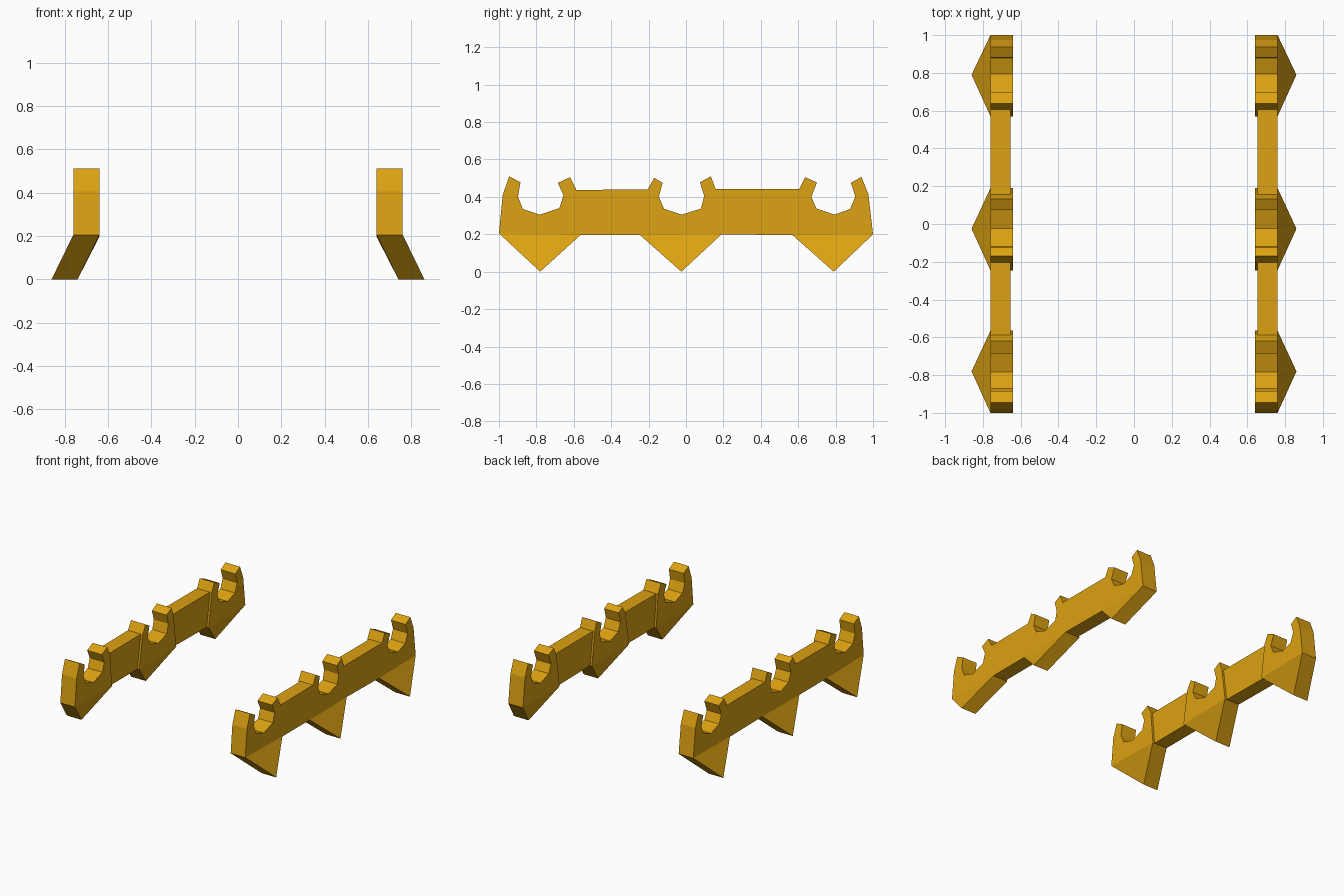
import bpy, bmesh

if "Cube" in bpy.data.objects:
    bpy.data.objects.remove(bpy.data.objects["Cube"])

gold = bpy.data.materials.new("golden_yellow")
gold.diffuse_color = (0.72, 0.36, 0.006, 1)
gold.use_nodes = True
gold.node_tree.nodes["Principled BSDF"].inputs["Base Color"].default_value = gold.diffuse_color

OUTER, INNER, LINK_INNER, SPLAY = 0.76, 0.64, 0.655, 0.10


def finish(bm, name):
    """Turn the right-hand part into an object mirrored to the left."""
    bmesh.ops.recalc_face_normals(bm, faces=bm.faces)
    me = bpy.data.meshes.new(name)
    bm.to_mesh(me)
    bm.free()
    me.materials.append(gold)
    ob = bpy.data.objects.new(name, me)
    bpy.context.collection.objects.link(ob)
    mod = ob.modifiers.new("mirror", 'MIRROR')
    mod.use_mirror_merge = False


def clip(name, profile, tip):
    """Open cradle on top, pointed foot splayed outwards below."""
    bm = bmesh.new()
    rings = []
    for x in (INNER, OUTER):
        ring = [bm.verts.new((x, y, z)) for y, z in profile]
        ring.append(bm.verts.new((x + SPLAY, tip, 0)))
        bm.faces.new(ring[:-1])                       # cradle side
        bm.faces.new((ring[-2], ring[-1], ring[0]))   # foot side
        rings.append(ring)
    a, b = rings
    for i in range(len(a)):
        j = (i + 1) % len(a)
        bm.faces.new((a[i], a[j], b[j], b[i]))
    finish(bm, name)


def link(name, profile):
    """Plain bar between two clips, set back on the inner side."""
    bm = bmesh.new()
    a, b = [[bm.verts.new((x, y, z)) for y, z in profile]
            for x in (LINK_INNER, OUTER)]
    bm.faces.new(a)
    bm.faces.new(b)
    for i in range(4):
        j = (i + 1) % 4
        bm.faces.new((a[i], a[j], b[j], b[i]))
    finish(bm, name)


# Clip profiles (y, z), from the front lower corner over the top to the back
clip("front_clip", [
    (-1.0, .205), (-.98, .41), (-.945, .51), (-.885, .478), (-.898, .40),
    (-.872, .335), (-.783, .305), (-.677, .34), (-.655, .408), (-.685, .475),
    (-.62, .505), (-.587, .44), (-.565, .195)], -.78)
clip("middle_clip", [
    (-.245, .195), (-.205, .44), (-.17, .502), (-.125, .475), (-.145, .40),
    (-.118, .337), (-.023, .305), (.08, .337), (.097, .405), (.075, .478),
    (.133, .51), (.157, .445), (.19, .20)], -.025)
clip("back_clip", [
    (.57, .195), (.605, .442), (.637, .505), (.70, .477), (.67, .40),
    (.697, .338), (.793, .305), (.878, .335), (.905, .402), (.882, .475),
    (.938, .507), (.975, .415), (1.0, .20)], .79)

# Bars joining the clips
link("front_link", [(-.565, .195), (-.587, .437), (-.205, .44), (-.245, .195)])
link("back_link", [(.19, .20), (.157, .443), (.605, .442), (.57, .195)])
